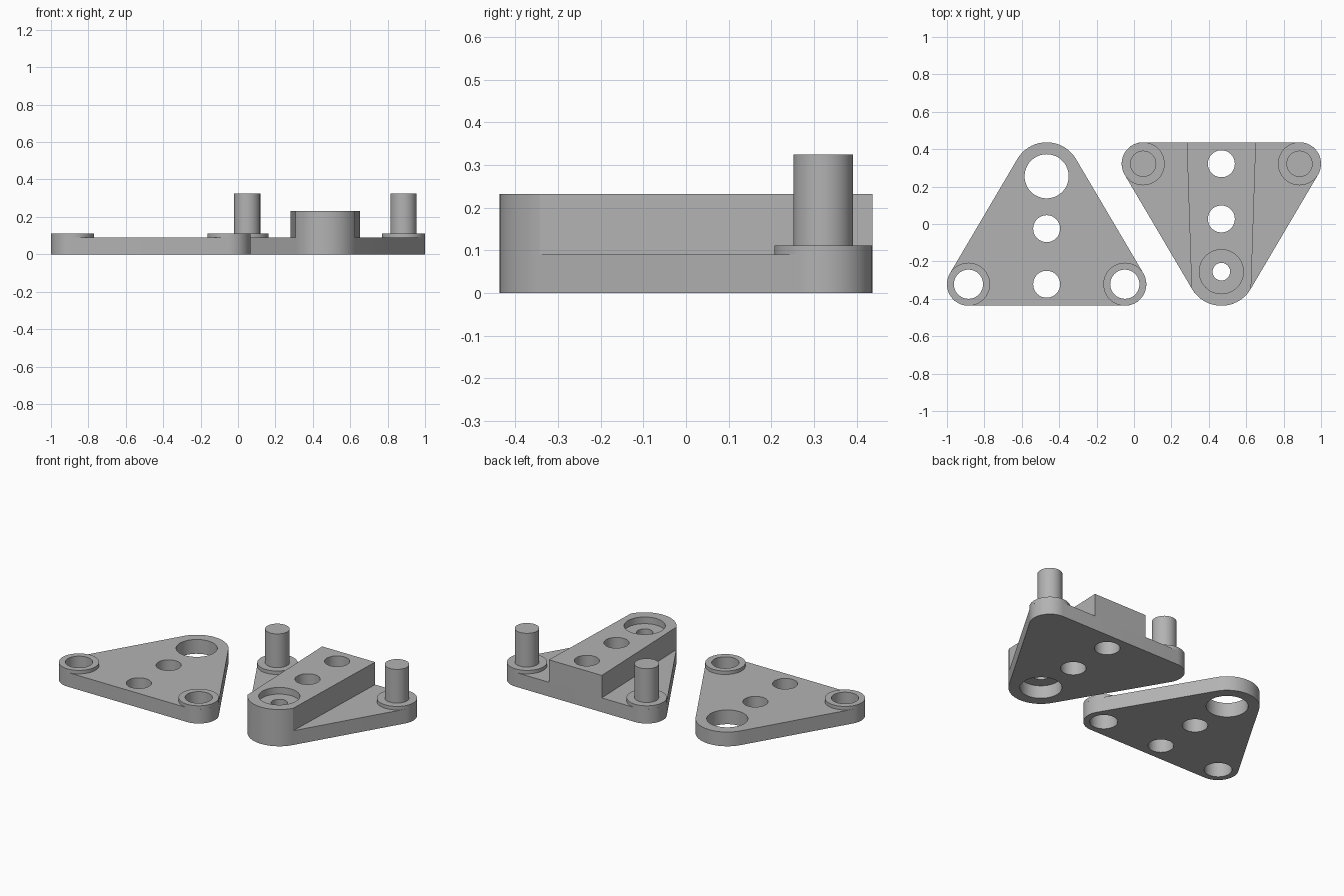
import bpy, bmesh, math

if "Cube" in bpy.data.objects:
    bpy.data.objects.remove(bpy.data.objects["Cube"])

CX = 0.467            # distance of each plate centre from the middle
PLATE, RIM, BLOCK, PIN = 0.09, 0.112, 0.232, 0.325   # heights
R_CORNER, R_TIP = 0.115, 0.182

grey = bpy.data.materials.new("plain grey")
grey.diffuse_color = (0.45, 0.45, 0.45, 1)
grey.use_nodes = True
grey.node_tree.nodes["Principled BSDF"].inputs["Base Color"].default_value = grey.diffuse_color


def arc(x, y, r, a0, a1, n):
    return [(x + r * math.cos(a0 + (a1 - a0) * i / n),
             y + r * math.sin(a0 + (a1 - a0) * i / n)) for i in range(n + 1)]


def circle(x, y, r, n=48):
    return arc(x, y, r, 0, math.tau, n)[:-1]


def rounded_outline(circles):
    """Outline wrapped tightly around circles given counter-clockwise."""
    normals = []
    for i, (x, y, r) in enumerate(circles):
        x2, y2, r2 = circles[(i + 1) % len(circles)]
        length = math.hypot(x2 - x, y2 - y)
        normals.append(math.atan2(y2 - y, x2 - x) - math.acos((r - r2) / length))
    pts = []
    for i, (x, y, r) in enumerate(circles):
        a0 = normals[i - 1]
        pts += arc(x, y, r, a0, a0 + (normals[i] - a0) % math.tau, 18)
    return pts


def prism(name, outline, z0, z1):
    bm = bmesh.new()
    base = bm.faces.new([bm.verts.new((x, y, z0)) for x, y in outline])
    ext = bmesh.ops.extrude_face_region(bm, geom=[base], use_keep_orig=True)
    top = [v for v in ext["geom"] if isinstance(v, bmesh.types.BMVert)]
    bmesh.ops.translate(bm, verts=top, vec=(0, 0, z1 - z0))
    bmesh.ops.recalc_face_normals(bm, faces=bm.faces)
    mesh = bpy.data.meshes.new(name)
    bm.to_mesh(mesh)
    bm.free()
    mesh.materials.append(grey)
    ob = bpy.data.objects.new(name, mesh)
    bpy.context.collection.objects.link(ob)
    return ob


def finish(ob, holes=()):
    """Drill holes (x, y, radius, z0, z1), then smooth the round walls."""
    bpy.ops.object.select_all(action='DESELECT')
    bpy.context.view_layer.objects.active = ob
    ob.select_set(True)
    for x, y, r, z0, z1 in holes:
        cutter = prism("hole_cutter", circle(x, y, r), z0, z1)
        mod = ob.modifiers.new("hole", 'BOOLEAN')
        mod.operation, mod.solver, mod.object = 'DIFFERENCE', 'EXACT', cutter
        bpy.ops.object.modifier_apply(modifier=mod.name)
        bpy.data.objects.remove(cutter)
    bpy.ops.object.shade_smooth_by_angle(angle=math.radians(25))


LOW, HIGH = -0.1, 0.5
CORNER_X, CORNER_Y, TIP_Y = 0.418, 0.322, 0.255

# Socket plate, tip pointing back
corners = [(-CX - CORNER_X, -CORNER_Y), (-CX + CORNER_X, -CORNER_Y)]
plate = prism("socket_plate", rounded_outline(
    [(*c, R_CORNER) for c in corners] + [(-CX, TIP_Y, R_TIP)]), 0, PLATE)
sockets = [(*c, 0.078, LOW, HIGH) for c in corners]
finish(plate, sockets + [(-CX, TIP_Y, 0.118, LOW, HIGH),
                         (-CX, -0.025, 0.072, LOW, HIGH),
                         (-CX, -CORNER_Y, 0.072, LOW, HIGH)])
for c, socket in zip(corners, sockets):
    finish(prism("socket_rim", circle(*c, R_CORNER), PLATE, RIM), [socket])

# Pin plate, tip pointing forward
corners = [(CX + CORNER_X, CORNER_Y), (CX - CORNER_X, CORNER_Y)]
plate = prism("pin_plate", rounded_outline(
    [(*c, R_CORNER) for c in corners] + [(CX, -TIP_Y, R_TIP)]), 0, PLATE)
bolts = [(CX, 0.027, 0.072, LOW, HIGH), (CX, CORNER_Y, 0.072, LOW, HIGH)]
finish(plate, bolts + [(CX, -TIP_Y, 0.118, LOW, 0.08),
                       (CX, -TIP_Y, 0.047, LOW, HIGH)])

# Raised block with a recessed screw hole over the tip
block = prism("raised_block", [(CX + 0.185, 0.437), (CX - 0.185, 0.437)] + arc(
    CX, -TIP_Y, R_TIP, math.radians(209), math.radians(331), 22), PLATE, BLOCK)
finish(block, bolts + [(CX, -TIP_Y, 0.118, BLOCK - 0.042, HIGH),
                       (CX, -TIP_Y, 0.047, LOW, HIGH)])

# Pins standing on low collars
for c in corners:
    finish(prism("pin_collar", circle(*c, R_CORNER), PLATE, RIM))
    finish(prism("pin", circle(*c, 0.07), RIM, PIN))
